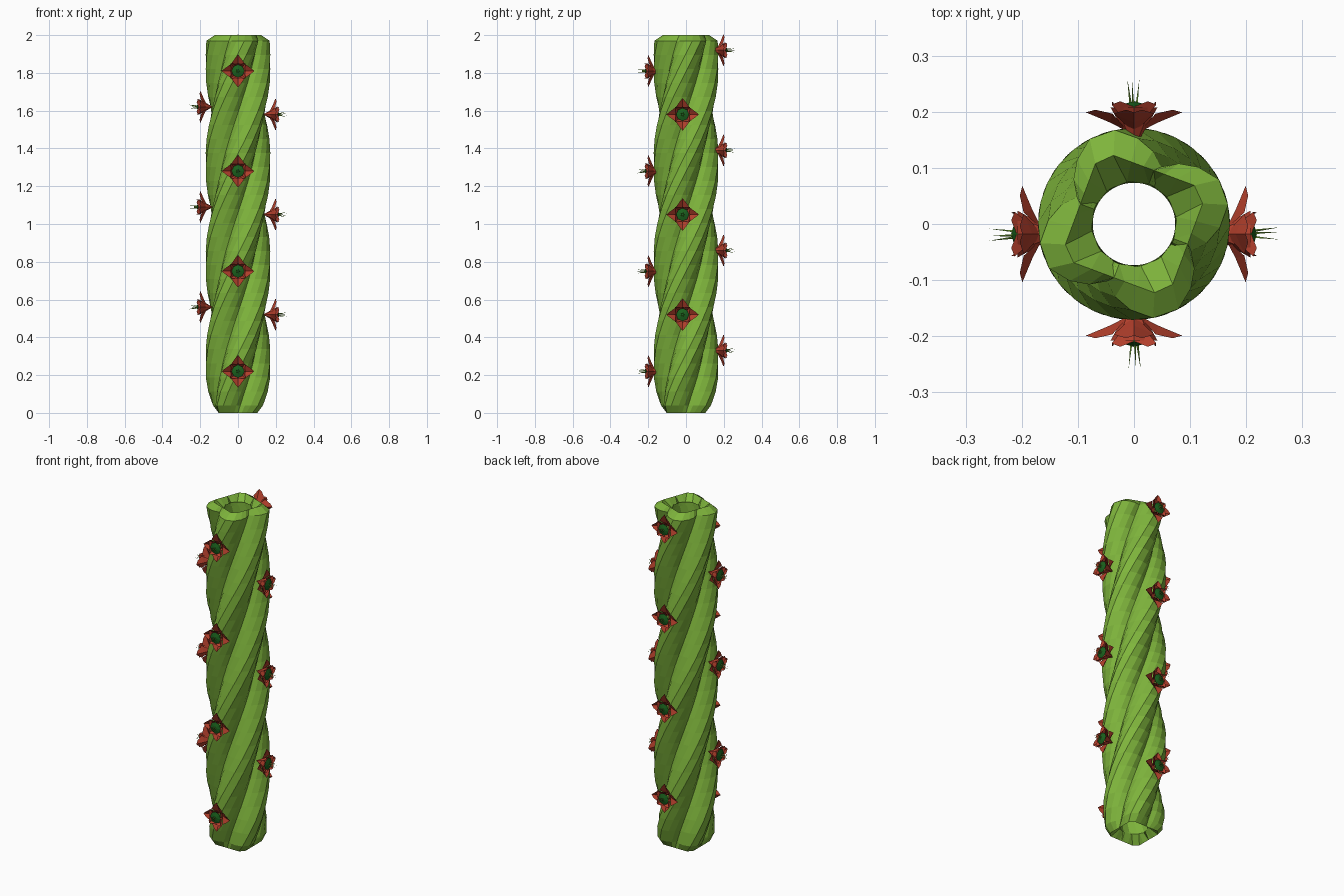
import bpy, math
from mathutils import Vector, Matrix

if "Cube" in bpy.data.objects:
    bpy.data.objects.remove(bpy.data.objects["Cube"])

def material(name, rgb):
    m = bpy.data.materials.new(name)
    m.diffuse_color = (*rgb, 1)
    m.use_nodes = True
    m.node_tree.nodes["Principled BSDF"].inputs["Base Color"].default_value = m.diffuse_color
    return m

GREEN = material("stem_green", (0.21, 0.46, 0.045))
RED = material("petal_red", (0.45, 0.05, 0.025))
DARK = material("heart_green", (0.01, 0.12, 0.012))

def add_mesh(name, verts, faces, mat):
    me = bpy.data.meshes.new(name)
    me.from_pydata([tuple(v) for v in verts], [], faces)
    me.materials.append(mat)
    ob = bpy.data.objects.new(name, me)
    bpy.context.collection.objects.link(ob)
    return ob

# Four ridged strands twisted together around an open core
PITCH = 2.12
OUTER = [(-45, 0.113), (-34, 0.134), (-22, 0.153), (-8, 0.171),
         (8, 0.171), (22, 0.153), (34, 0.134), (45, 0.113)]
INNER = [(45, 0.076), (15, 0.076), (-15, 0.076), (-45, 0.076)]
SECTION = OUTER + INNER
levels = [0, 0.04] + [0.04 + 1.93 * i / 26 for i in range(1, 27)] + [2.0]

def strand(k):
    verts, faces = [], []
    for z in levels:
        twist = 45 + 90 * k + 360 * z / PITCH
        for j, (off, r) in enumerate(SECTION):
            zz, grow = z, min(1, 0.86 + 0.14 * z / 0.15)
            if z in (0, 2.0):  # ends are trimmed to a square, with a sunken inner rim
                if j < len(OUTER):
                    r = 0.102 / math.cos(math.radians(45 - abs(off)))
                else:
                    zz = z + (0.05 if z == 0 else -0.05)
            elif j < len(OUTER):
                r *= grow
            a = math.radians(twist + off)
            verts.append((r * math.cos(a), r * math.sin(a), zz))
    n, s = len(levels), len(SECTION)
    for i in range(n - 1):
        for j in range(s):
            a, b = i * s + j, i * s + (j + 1) % s
            faces.append((a, b, b + s, a + s))
    # end caps slope from the outer edge down to the inner rim
    for base, flip in ((0, True), ((n - 1) * s, False)):
        for q in ((0, 1, 11), (1, 2, 10, 11), (2, 3, 10), (3, 4, 9, 10),
                  (4, 5, 9), (5, 6, 8, 9), (6, 7, 8)):
            q = [base + c for c in q]
            faces.append(tuple(reversed(q)) if flip else tuple(q))
    add_mesh(f"twisted_strand_{k + 1}", verts, faces, GREEN)

for k in range(4):
    strand(k)

# Flower parts are modelled facing local +z, with local y pointing up
def petal_ring(count, start, length, width, rise, verts, faces):
    for i in range(count):
        a = start + 2 * math.pi * i / count
        u = Vector((math.cos(a), math.sin(a), 0))
        v = Vector((-u.y, u.x, 0))
        up = Vector((0, 0, 1))
        b = len(verts)
        verts += [u * 0.008,
                  u * length * 0.45 + v * width + up * rise * 0.75,
                  u * length * 0.5 + up * rise * 0.4,
                  u * length * 0.45 - v * width + up * rise * 0.75,
                  u * length * 0.8 + v * width * 0.4 + up * rise * 0.9,
                  u * length + up * rise * 0.8,
                  u * length * 0.8 - v * width * 0.4 + up * rise * 0.9]
        faces += [(b, b + 2, b + 1), (b, b + 3, b + 2),
                  (b + 1, b + 2, b + 5, b + 4), (b + 2, b + 3, b + 6, b + 5)]

def cone(base, tip, r, n, verts, faces):
    q = (tip - base).to_track_quat('Z', 'Y')
    b = len(verts)
    verts += [base + q @ Vector((r * math.cos(2 * math.pi * i / n),
                                 r * math.sin(2 * math.pi * i / n), 0)) for i in range(n)]
    verts.append(tip)
    faces += [(b + i, b + (i + 1) % n, b + n) for i in range(n)]

def flower(name, angle, z, side):
    out = Vector((math.cos(angle), math.sin(angle), 0))
    across = Vector((-out.y, out.x, 0))
    m = Matrix((across, Vector((0, 0, 1)), out)).transposed().to_4x4()
    m.translation = out * 0.163 + across * side + Vector((0, 0, z))
    # red petals in two layers around a cup
    v, f = [], []
    petal_ring(4, 0, 0.086, 0.036, 0.045, v, f)
    petal_ring(4, math.pi / 4, 0.056, 0.024, 0.062, v, f)
    cone(Vector((0, 0, 0.045)), Vector((0, 0, -0.03)), 0.042, 8, v, f)
    add_mesh(name + "_petals", v, f, RED).matrix_world = m
    # dark green heart
    v, f = [], []
    cone(Vector((0, 0, 0.046)), Vector((0, 0, 0.056)), 0.034, 8, v, f)
    add_mesh(name + "_heart", v, f, DARK).matrix_world = m
    # thin stamens
    v, f = [], []
    for i in range(5):
        a = 2 * math.pi * i / 5
        d = Vector((math.cos(a), math.sin(a), 0))
        cone(d * 0.004 + Vector((0, 0, 0.035)), d * 0.012 + Vector((0, 0, 0.096)), 0.003, 4, v, f)
    add_mesh(name + "_stamens", v, f, GREEN).matrix_world = m

# Flowers climb each of the four sides at an even spacing
for side, deg, z0, count, shift in (("front", -90, 0.22, 4, 0), ("right", 0, 0.52, 3, -0.018),
                                    ("back", 90, 0.33, 4, 0), ("left", 180, 0.56, 3, 0.018)):
    for i in range(count):
        flower(f"{side}_flower_{i + 1}", math.radians(deg), z0 + 0.53 * i, shift)
